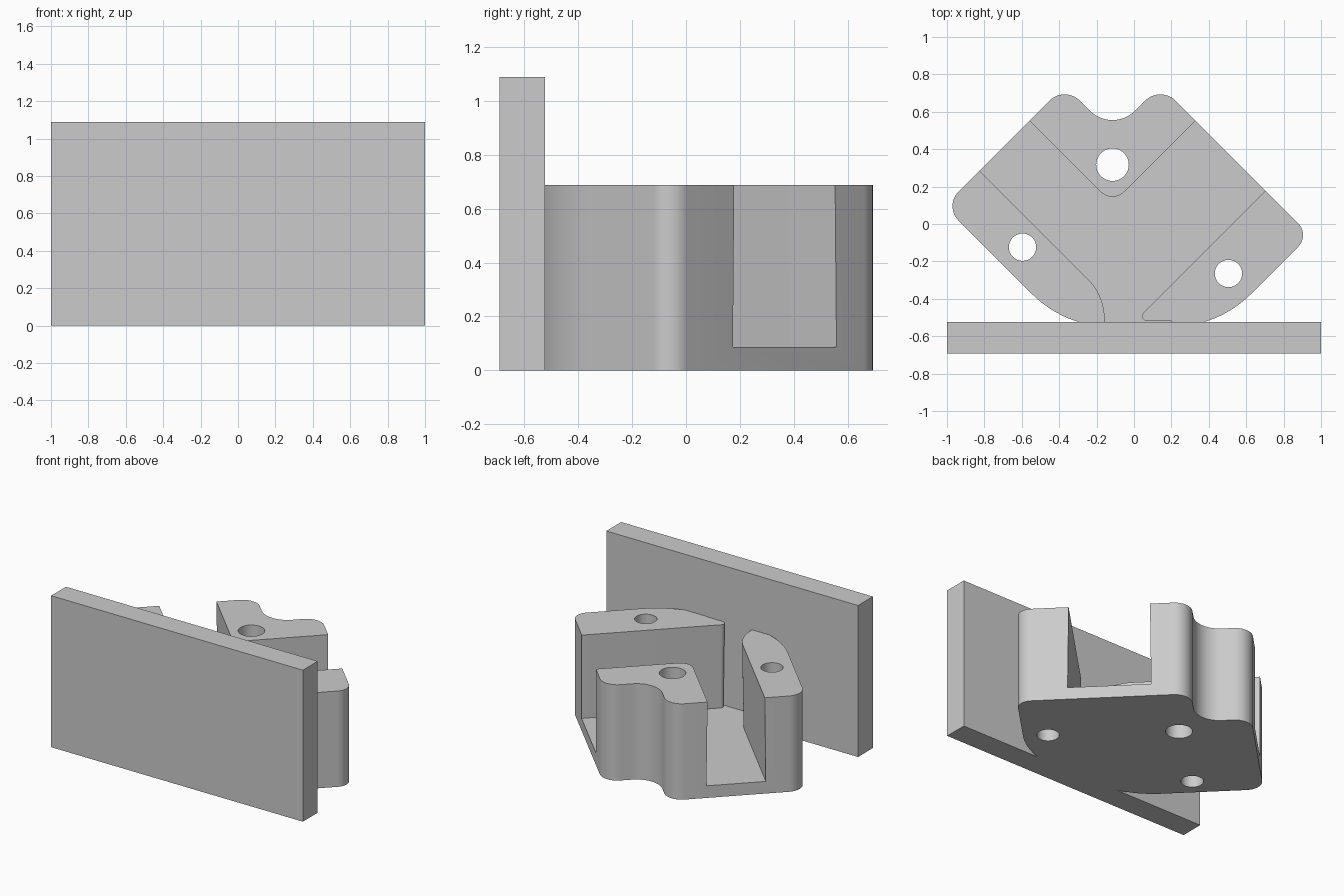
import bpy
import bmesh
import math
from mathutils import Vector

if "Cube" in bpy.data.objects:
    bpy.data.objects.remove(bpy.data.objects["Cube"])

grey = bpy.data.materials.new("plain grey")
grey.use_nodes = True
grey.diffuse_color = (0.6, 0.6, 0.6, 1)
grey.node_tree.nodes["Principled BSDF"].inputs["Base Color"].default_value = (0.6, 0.6, 0.6, 1)


def rounded(corners, steps=12):
    """Outline of (x, y, radius) corners with every nonzero radius filleted."""
    out = []
    for i, (x, y, r) in enumerate(corners):
        p = Vector((x, y))
        if r == 0:
            out.append(p)
            continue
        a = (Vector(corners[i - 1][:2]) - p).normalized()
        b = (Vector(corners[(i + 1) % len(corners)][:2]) - p).normalized()
        half = a.angle(b) / 2
        centre = p + (a + b).normalized() * r / math.sin(half)
        start = p + a * r / math.tan(half) - centre
        end = p + b * r / math.tan(half) - centre
        for k in range(steps + 1):
            spoke = start.lerp(end, k / steps)
            # Even angular spacing along the arc
            turn = (math.pi - 2 * half) * (k / steps - 0.5)
            middle = (start + end).normalized()
            side = (end - start).normalized()
            spoke = middle * math.cos(turn) + side * math.sin(turn)
            out.append(centre + spoke * r)
    return out


def prism(name, outline, z0, z1, flare=0):
    """Extruded outline; flare widens its lower end."""
    bm = bmesh.new()
    lower = [bm.verts.new((p.x, p.y, z0)) for p in outline]
    upper = [bm.verts.new((p.x, p.y, z1)) for p in outline]
    bm.faces.new(lower)
    bm.faces.new(upper)
    for i in range(len(outline)):
        bm.faces.new((lower[i - 1], lower[i], upper[i], upper[i - 1]))
    bmesh.ops.recalc_face_normals(bm, faces=bm.faces)
    bm.normal_update()
    shifts = [Vector((v.normal.x, v.normal.y, 0)) * flare for v in lower]
    for v, shift in zip(lower, shifts):
        v.co += shift
    mesh = bpy.data.meshes.new(name)
    bm.to_mesh(mesh)
    bm.free()
    mesh.materials.append(grey)
    obj = bpy.data.objects.new(name, mesh)
    bpy.context.collection.objects.link(obj)
    return obj


def combine(target, other, operation):
    """Apply a boolean and discard the helper."""
    bpy.context.view_layer.objects.active = target
    mod = target.modifiers.new(operation, "BOOLEAN")
    mod.operation = operation
    mod.solver = "EXACT"
    mod.object = other
    bpy.ops.object.modifier_apply(modifier=mod.name)
    bpy.data.objects.remove(other)


# Body with rounded lobes and a scooped notch at the back
body = prism("channel_bracket", rounded([
    (-1.016, 0.096, 0.11), (-0.37, -0.55, 0.6), (0.45, -0.55, 0.6),
    (0.941, -0.059, 0.09), (0.141, 0.741, 0.116), (-0.115, 0.485, 0.17),
    (-0.371, 0.741, 0.116)]), 0, 0.688)

# Two channels meeting in front, slightly wider at the floor
channel = prism("channel_cutter", rounded([
    (-1.0, 0.46, 0), (-0.157, -0.383, 0.3), (-0.157, -0.65, 0),
    (0.2, -0.65, 0), (0.2, -0.52, 0), (0.004, -0.52, 0.028),
    (0.85, 0.326, 0), (0.43, 0.654, 0), (-0.115, 0.109, 0.087),
    (-0.66, 0.654, 0)]), 0.087, 0.71, 0.012)
combine(body, channel, "DIFFERENCE")

# Vertical through holes
for x, y, r in [(-0.115, 0.317, 0.087), (-0.596, -0.124, 0.073), (0.505, -0.265, 0.073)]:
    circle = [Vector((x + r * math.cos(a * math.pi / 24), y + r * math.sin(a * math.pi / 24)))
              for a in range(48)]
    combine(body, prism("hole_cutter", circle, -0.1, 0.8), "DIFFERENCE")

# Upright front plate
plate = prism("front_plate", [Vector(p) for p in
              [(-1, -0.692), (1, -0.692), (1, -0.524), (-1, -0.524)]], 0, 1.088)
combine(body, plate, "UNION")

bpy.ops.object.select_all(action="DESELECT")
body.select_set(True)
bpy.context.view_layer.objects.active = body
bpy.ops.object.shade_smooth_by_angle(angle=math.radians(25))
